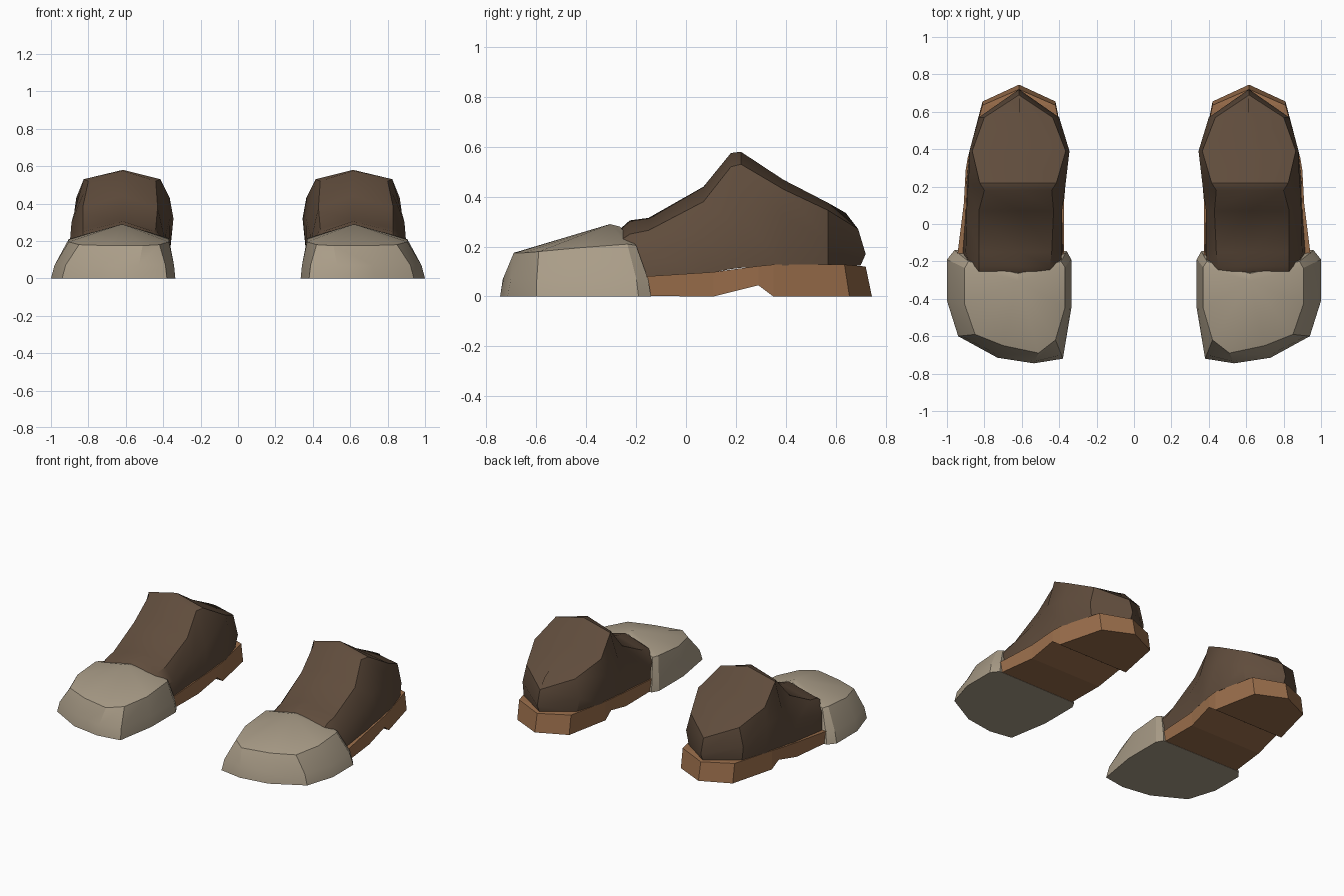
import bpy, bmesh, math

if "Cube" in bpy.data.objects:
    bpy.data.objects.remove(bpy.data.objects["Cube"])


def material(name, rgb):
    m = bpy.data.materials.new(name)
    m.diffuse_color = (*rgb, 1)
    m.use_nodes = True
    m.node_tree.nodes["Principled BSDF"].inputs["Base Color"].default_value = m.diffuse_color
    return m


CAP = material("pale_cap", (0.40, 0.335, 0.245))
LEATHER = material("dark_leather", (0.115, 0.072, 0.045))
SOLE = material("tan_sole", (0.32, 0.155, 0.07))


def build(name, verts, faces, mat, angle):
    """Mesh one part of the right shoe and mirror it to the left."""
    bm = bmesh.new()
    vs = [bm.verts.new(v) for v in verts]
    for f in faces:
        bm.faces.new([vs[i] for i in f])
    bmesh.ops.remove_doubles(bm, verts=bm.verts, dist=0.0005)
    bmesh.ops.recalc_face_normals(bm, faces=bm.faces)
    me = bpy.data.meshes.new(name)
    bm.to_mesh(me)
    bm.free()
    ob = bpy.data.objects.new(name, me)
    bpy.context.collection.objects.link(ob)
    me.materials.append(mat)
    bpy.ops.object.select_all(action='DESELECT')
    ob.select_set(True)
    bpy.context.view_layer.objects.active = ob
    if angle:
        bpy.ops.object.shade_smooth_by_angle(angle=math.radians(angle))
    mod = ob.modifiers.new("pair", 'MIRROR')
    mod.use_mirror_merge = False
    return ob


def loft(name, rings, mat, angle):
    """Join equal closed rings and cap both ends."""
    n = len(rings[0])
    faces = [(r * n + i, r * n + (i + 1) % n, (r + 1) * n + (i + 1) % n, (r + 1) * n + i)
             for r in range(len(rings) - 1) for i in range(n)]
    faces.append(tuple(range(n)))
    last = (len(rings) - 1) * n
    if len({p[0] for p in rings[-1]}) > 1:
        faces.append(tuple(range(last, last + n)))
    return build(name, [p for r in rings for p in r], faces, mat, angle)


# Toe cap: ground outline and matching shoulder outline, outer side to inner side
ground = [(0.96, -0.14), (1.0, -0.19), (1.0, -0.41), (0.94, -0.60), (0.73, -0.715),
          (0.535, -0.745), (0.38, -0.72), (0.335, -0.45), (0.335, -0.19), (0.36, -0.145)]
shoulder = [(0.885, -0.20, 0.205), (0.905, -0.235, 0.21), (0.905, -0.43, 0.195),
            (0.85, -0.59, 0.18), (0.70, -0.65, 0.175), (0.51, -0.69, 0.175),
            (0.42, -0.62, 0.18), (0.37, -0.45, 0.195), (0.37, -0.23, 0.215), (0.39, -0.20, 0.21)]
verts = []
for (gx, gy), (sx, sy, sz) in zip(ground, shoulder):
    t = 0.2
    verts += [(gx, gy, 0), (gx + (sx - gx) * t, gy + (sy - gy) * t, 0.07), (sx, sy, sz)]
n = len(ground)
ridge, rim = 3 * n, 3 * n + 1
verts += [(0.62, -0.305, 0.29), (0.62, -0.265, 0.28)]
faces = [(3 * i + k, 3 * i + 3 + k, 3 * i + 4 + k, 3 * i + 1 + k)
         for i in range(n - 1) for k in (0, 1)]
faces += [(3 * i + 2, 3 * i + 5, ridge) for i in range(1, n - 2)]
faces += [(2, 5, ridge, rim), (3 * n - 4, 3 * n - 1, rim, ridge)]
faces += [tuple(3 * i for i in range(n)), (0, 1, 2, rim, 3 * n - 1, 3 * n - 2, 3 * n - 3)]
build("toe_cap", verts, faces, CAP, 22)

# Leather upper: y, bottom (z, inner x, outer x), middle, shoulder, crown z
sections = [
    (-0.27, 0.08, 0.41, 0.87, 0.17, 0.41, 0.87, 0.22, 0.45, 0.83, 0.265),
    (-0.225, 0.08, 0.40, 0.88, 0.18, 0.39, 0.88, 0.25, 0.45, 0.83, 0.305),
    (-0.15, 0.08, 0.38, 0.915, 0.18, 0.385, 0.90, 0.265, 0.44, 0.83, 0.315),
    (0.07, 0.09, 0.385, 0.90, 0.24, 0.385, 0.895, 0.38, 0.43, 0.83, 0.44),
    (0.18, 0.11, 0.37, 0.895, 0.30, 0.37, 0.89, 0.52, 0.44, 0.80, 0.575),
    (0.22, 0.115, 0.37, 0.895, 0.32, 0.365, 0.885, 0.53, 0.415, 0.825, 0.58),
    (0.39, 0.125, 0.365, 0.88, 0.32, 0.345, 0.88, 0.43, 0.365, 0.865, 0.468),
    (0.57, 0.125, 0.42, 0.82, 0.22, 0.40, 0.83, 0.345, 0.435, 0.80, 0.375),
]
rings = []
for y, zb, bl, br, zm, ml, mr, zs, sl, sr, zc in sections:
    rings.append([(bl, y, zb), (ml, y, zm), (sl, y, zs), (0.615, y, zc),
                  (sr, y, zs), (mr, y, zm), (br, y, zb)])
heel_line = [(0.615, 0.70, 0.125), (0.615, 0.72, 0.17), (0.615, 0.69, 0.27), (0.615, 0.64, 0.335)]
rings.append(heel_line + heel_line[-2::-1])
loft("upper", rings, LEATHER, 35)

# Sole with raised arch and heel block: y bottom, y top, inner x, outer x, z bottom, z top
stations = [
    (-0.17, -0.17, 0.375, 0.945, 0.002, 0.08),
    (0.11, 0.11, 0.375, 0.91, 0.0, 0.098),
    (0.29, 0.29, 0.36, 0.90, 0.045, 0.122),
    (0.35, 0.35, 0.36, 0.89, 0.0, 0.128),
    (0.655, 0.635, 0.42, 0.81, 0.0, 0.128),
    (0.745, 0.72, 0.615, 0.615, 0.0, 0.12),
]
rings = [[(xl, yb, zb), (xl, yt, zt), (xr, yt, zt), (xr, yb, zb)]
         for yb, yt, xl, xr, zb, zt in stations]
loft("sole", rings, SOLE, 0)
